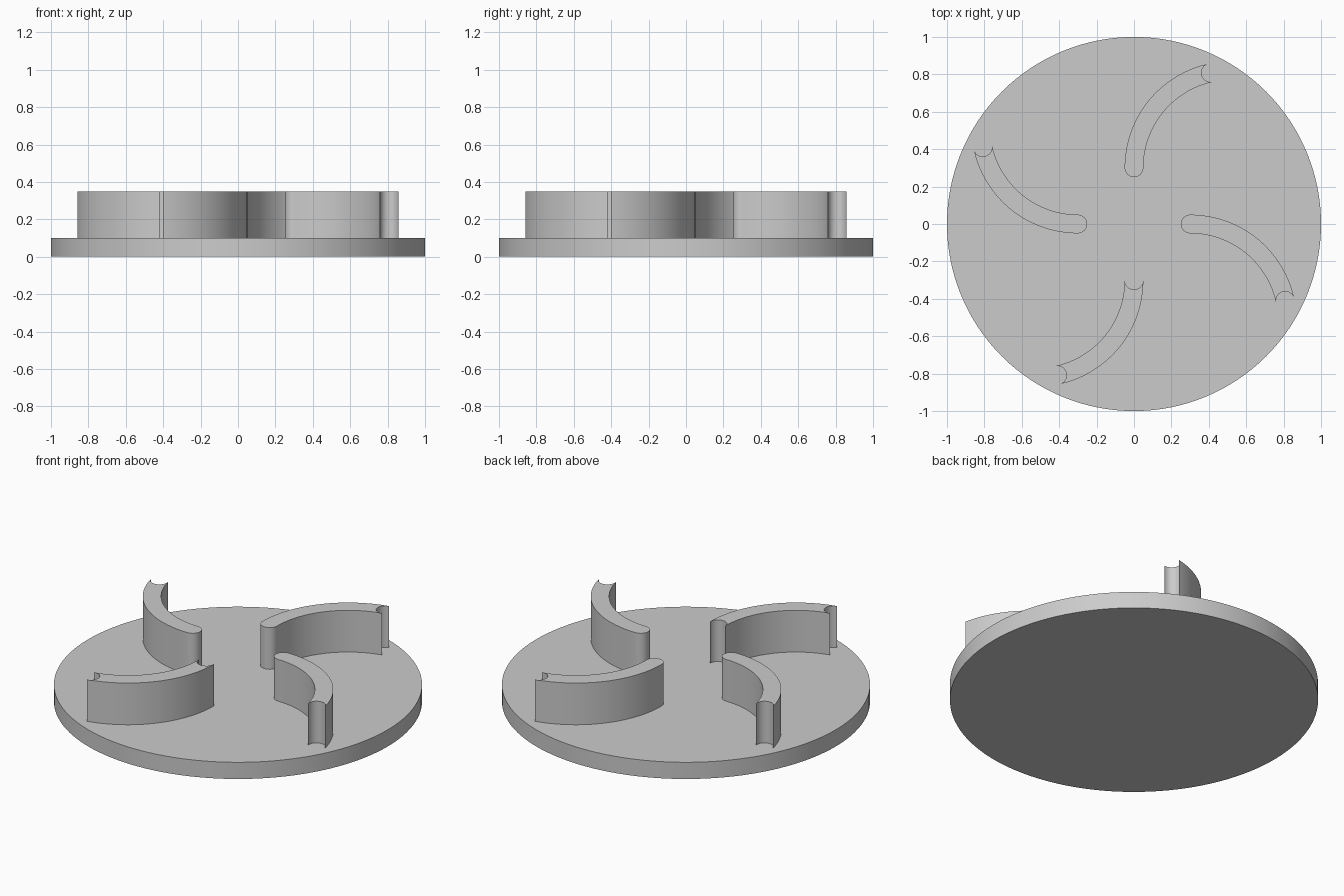
import bpy, bmesh
from math import sin, cos, pi, radians
from mathutils import Matrix, Vector

cube = bpy.data.objects.get("Cube")
if cube:
    bpy.data.objects.remove(cube, do_unlink=True)

DISC_TOP, BLADE_TOP = 0.1, 0.35
HALF = 0.05                        # half the blade thickness
CENTRE = Vector((0.3, -0.52))      # centre of the blade's curve
RADIUS = 0.52
TIP = radians(12.1)                # angle where the blade ends

grey = bpy.data.materials.new("plain grey")
grey.use_nodes = True
colour = (0.6, 0.6, 0.6, 1)
grey.diffuse_color = colour
grey.node_tree.nodes["Principled BSDF"].inputs["Base Color"].default_value = colour


def arc(centre, radius, start, end, steps):
    """Points along a circular arc, both ends included."""
    angles = [start + (end - start) * i / steps for i in range(steps + 1)]
    return [centre + radius * Vector((cos(a), sin(a))) for a in angles]


def extrude_outline(name, outline, bottom, top, turn=0):
    """Solid prism from a flat outline, turned about the z axis."""
    bm = bmesh.new()
    face = bm.faces.new([bm.verts.new((p.x, p.y, bottom)) for p in outline])
    result = bmesh.ops.extrude_face_region(bm, geom=[face], use_keep_orig=True)
    raised = [g for g in result["geom"] if isinstance(g, bmesh.types.BMVert)]
    bmesh.ops.translate(bm, verts=raised, vec=(0, 0, top - bottom))
    bmesh.ops.rotate(bm, verts=bm.verts, cent=(0, 0, 0),
                     matrix=Matrix.Rotation(turn, 3, 'Z'))
    bmesh.ops.recalc_face_normals(bm, faces=bm.faces)
    mesh = bpy.data.meshes.new(name)
    bm.to_mesh(mesh)
    bm.free()
    mesh.materials.append(grey)
    obj = bpy.data.objects.new(name, mesh)
    bpy.context.collection.objects.link(obj)
    bpy.ops.object.select_all(action='DESELECT')
    obj.select_set(True)
    bpy.context.view_layer.objects.active = obj
    bpy.ops.object.shade_smooth_by_angle(angle=radians(30))
    return obj


def blade_outline(hollow_root):
    """Curved vane with a hollow tip and a rounded or hollow root."""
    outer = arc(CENTRE, RADIUS + HALF, pi / 2, TIP, 32)
    tip_mid = CENTRE + RADIUS * Vector((cos(TIP), sin(TIP)))
    tip = arc(tip_mid, HALF, TIP, TIP + pi, 16)
    inner = arc(CENTRE, RADIUS - HALF, TIP, pi / 2, 32)
    root_mid = CENTRE + Vector((0, RADIUS))
    sweep = pi if hollow_root else -pi
    root = arc(root_mid, HALF, -pi / 2, -pi / 2 + sweep, 16)
    return outer + tip[1:-1] + inner + root[1:-1]


# Round base
extrude_outline("base_disc", arc(Vector((0, 0)), 1, 0, 2 * pi, 128)[:-1], 0, DISC_TOP)

# Four vanes, the front one with a hollow root
for i, side in enumerate(("left", "back", "right", "front")):
    extrude_outline(side + "_vane", blade_outline(side == "front"),
                    DISC_TOP, BLADE_TOP, i * pi / 2)
